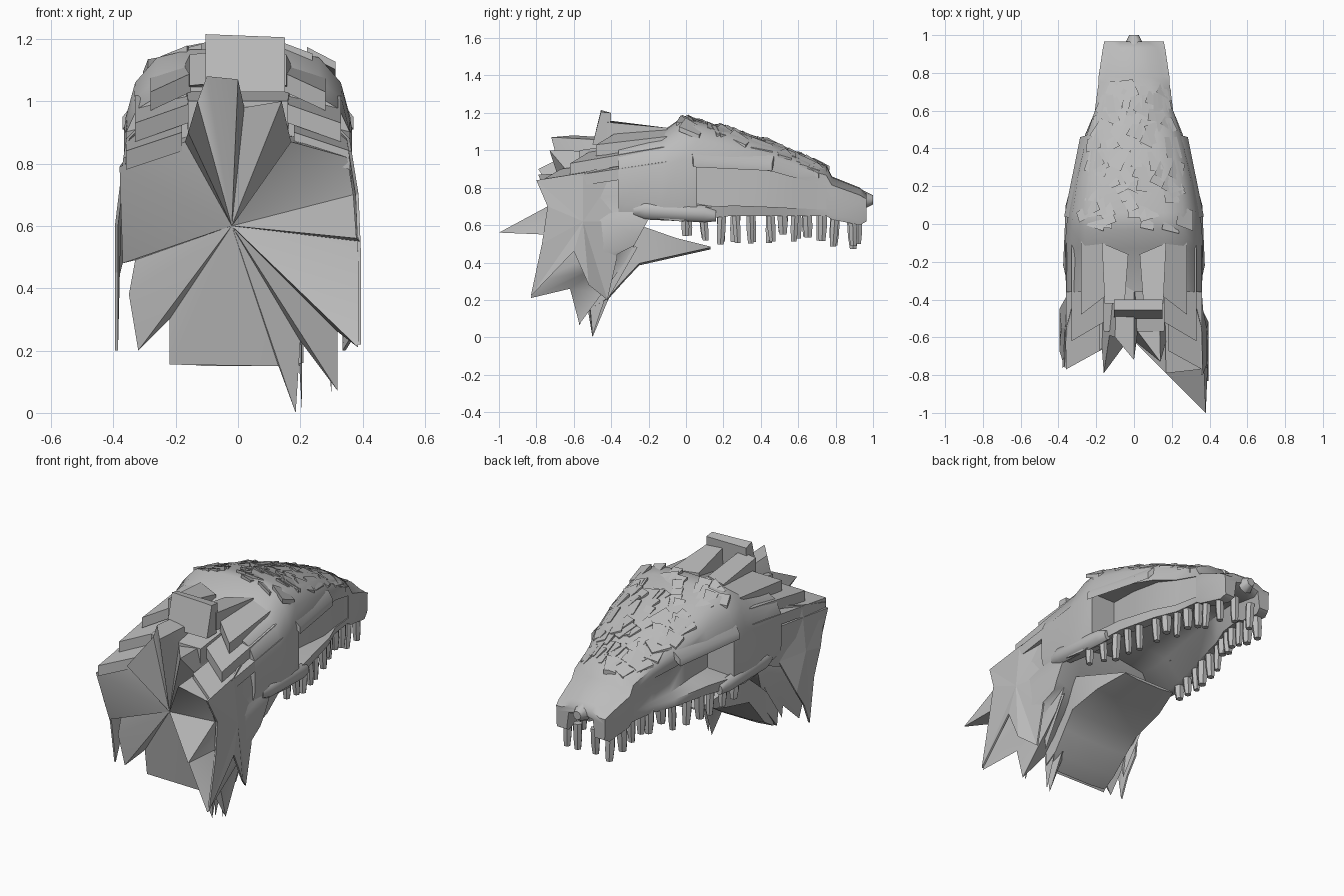
import bpy, bmesh, math, random
from mathutils import Vector, Matrix

if "Cube" in bpy.data.objects:
    bpy.data.objects.remove(bpy.data.objects["Cube"])

random.seed(4)
grey = bpy.data.materials.new("stone grey")
grey.diffuse_color = (0.5, 0.5, 0.5, 1)
grey.use_nodes = True
grey.node_tree.nodes["Principled BSDF"].inputs["Base Color"].default_value = grey.diffuse_color


def finish(name, bm, angle=40):
    """Turn a bmesh into a named object with angle-limited smooth shading."""
    bmesh.ops.recalc_face_normals(bm, faces=bm.faces)
    mesh = bpy.data.meshes.new(name)
    bm.to_mesh(mesh)
    bm.free()
    mesh.materials.append(grey)
    ob = bpy.data.objects.new(name, mesh)
    bpy.context.collection.objects.link(ob)
    bpy.ops.object.select_all(action='DESELECT')
    ob.select_set(True)
    bpy.context.view_layer.objects.active = ob
    bpy.ops.object.shade_smooth_by_angle(angle=math.radians(angle))
    return ob


def loft(bm, rings, caps=(True, True)):
    """Skin closed rings of equal length; returns faces in ring order."""
    vs = [[bm.verts.new(p) for p in r] for r in rings]
    n = len(rings[0])
    faces = [bm.faces.new((a[j], a[(j + 1) % n], b[(j + 1) % n], b[j]))
             for a, b in zip(vs, vs[1:]) for j in range(n)]
    if caps[0]:
        bm.faces.new(vs[0])
    if caps[1]:
        bm.faces.new(vs[-1])
    return faces


def slab(bm, quad, drop):
    """Four-cornered plate thickened by the vector drop."""
    d = Vector(drop)
    loft(bm, [quad, [Vector(p) + d for p in quad]])


# Skull stations, snout to nape: y, top z, top half width, side half width, lip z
STATIONS = [(.965, .77, .12, .155, .62), (.93, .80, .125, .165, .60), (.78, .86, .15, .185, .63),
            (.75, .92, .15, .185, .65), (.60, .98, .17, .205, .65), (.47, 1.04, .20, .26, .65),
            (.25, 1.11, .24, .315, .65), (.06, 1.16, .26, .35, .63), (-.03, 1.17, .26, .36, .62),
            (-.13, 1.10, .26, .365, .63), (-.36, 1.05, .25, .36, .67)]


def station_at(y):
    for a, b in zip(STATIONS, STATIONS[1:]):
        if b[0] <= y <= a[0]:
            t = (a[0] - y) / (a[0] - b[0])
            return [p + (q - p) * t for p, q in zip(a, b)]
    return STATIONS[0]


def skull_ring(y, zt, a, w, zl):
    h = zt - zl
    half = [(0, zt), (.6 * a, zt - .005), (a, zt - .03), ((a + w) / 2 + .02, zl + .8 * h),
            (w, zl + .6 * h), (w, zl + .12 * h), (w * .97, zl), (w * .97 - .06, zl),
            (w * .5, zl + .1), (0, zl + .12)]
    full = half + [(-x, z) for x, z in half[-2:0:-1]]
    return [Vector((x, y, z)) for x, z in full]


# Skull with a hollow in each cheek
bm = bmesh.new()
faces = loft(bm, [skull_ring(*s) for s in STATIONS])
for col in (4, 13):
    hollow = [faces[i * 18 + col] for i in range(3, 7)]
    bmesh.ops.inset_region(bm, faces=hollow, thickness=.025, depth=0)
    for v in {v for f in hollow for v in f.verts}:
        v.co.x *= .97 - .42 * max(0, min(1, (.6 - v.co.y) / .5))
finish("skull", bm, 50)

# Nose tip
bm = bmesh.new()
bmesh.ops.create_cone(bm, cap_ends=True, segments=8, radius1=.05, radius2=.025, depth=.05,
                      matrix=Matrix.Translation((0, .975, .735)) @ Matrix.Rotation(-math.pi / 2, 4, 'X'))
finish("nose", bm, 50)

# Scales on the snout and forehead: small wedges with a lifted rear edge
bm = bmesh.new()
for i in range(80):
    y = random.uniform(-.02, .72)
    _, zt, a, w, _ = station_at(y)
    x = random.uniform(-1, 1) * a * 1.1
    z = zt - .035 * (abs(x) / a) ** 3 - .004
    sx, sy = random.uniform(.03, .055), random.uniform(.03, .06)
    quad = [(-sx, -sy, .012), (sx, -sy, random.uniform(0, .015)), (sx * .7, sy, 0), (-sx * .8, sy, 0)]
    turn = Matrix.Translation((x, y, z)) @ Matrix.Rotation(-.3, 4, 'X') @ \
        Matrix.Rotation(.5 * x / a, 4, 'Y') @ Matrix.Rotation(random.uniform(-.5, .5), 4, 'Z')
    slab(bm, [turn @ Vector(p) for p in quad], (0, 0, -.025))
finish("scales", bm, 25)

# Brow ridges and cheek rolls
bm = bmesh.new()
for s in (-1, 1):
    slab(bm, [(s * .25, .47, .97), (s * .285, .46, .93), (s * .37, .04, .95), (s * .3, .02, 1.04)], (0, 0, -.04))
finish("brow_ridges", bm)
bm = bmesh.new()
for s in (-1, 1):
    rings = []
    for y, z, r in ((-.28, .68, .03), (-.22, .68, .05), (.1, .66, .045), (.16, .65, .03)):
        rings.append([Vector((s * (.34 - .1 * max(0, y)) + r * .7 * math.cos(t), y, z + r * math.sin(t)))
                      for t in [k * math.tau / 8 for k in range(8)]])
    loft(bm, rings)
finish("cheek_rolls", bm, 50)

# Teeth along both lips and across the snout
bm = bmesh.new()


def tooth(x, y, z, h):
    r = random.uniform(.022, .03)
    lean = random.uniform(-.012, .012)
    rings = [[Vector((x + r * k * math.cos(t), y + lean * q + r * k * math.sin(t), z + .03 - (h + .03) * q))
              for t in [m * math.tau / 6 for m in range(6)]] for q, k in ((0, 1), (.6, 1), (1, .75))]
    loft(bm, rings)


for y, h in ((0, .07), (.1, .1), (.19, .13), (.27, .13), (.35, .13), (.46, .13), (.52, .08), (.58, .12),
             (.65, .1), (.73, .13), (.8, .12), (.89, .12)):
    _, _, _, w, zl = station_at(y)
    for s in (-1, 1):
        tooth(s * (w * .97 - .03), y + random.uniform(-.01, .01), zl, h + random.uniform(0, .02))
for x in (-.06, .05):
    tooth(x, .92, .62, .12)
finish("teeth", bm, 50)

# Neck stump: ragged rim, fan cap behind, skin running forward to the jaw hinge
RIM = [(0, -.72, 1.07), (.02, -.57, .98), (.14, -.73, 1.0), (.17, -.62, .87), (.17, -.79, .87),
       (.35, -.77, .82), (.37, -.74, .7), (.38, -1, .56), (.39, -.76, .55), (.39, -.8, .3), (.385, -.83, .21),
       (.32, -.62, .26), (.32, -.57, .07), (.2, -.52, .23), (.185, -.5, 0), (.13, -.52, .15),
       (-.22, -.52, .155), (-.22, -.54, .3), (-.32, -.58, .2), (-.35, -.6, .38), (-.33, -.6, .49),
       (-.37, -.65, .48), (-.38, -.76, .79), (-.17, -.66, .87), (-.16, -.79, .9), (-.13, -.59, 1.0),
       (-.1, -.6, 1.08)]
bm = bmesh.new()
front = []
for x, y, z in RIM:
    zf = .42 + (z - .1) * .63
    front.append(Vector((x * .88, -.3 + (zf - .45) * .55, zf)))
loft(bm, [RIM, [(Vector(p) * .5 + q * .5) for p, q in zip(RIM, front)], front], (False, True))
n = len(RIM)
rim_verts = list(bm.verts)[:n]
hub = bm.verts.new((-.02, -.6, .6))
for i in range(n):
    bm.faces.new((rim_verts[i], rim_verts[(i + 1) % n], hub))
finish("neck_stump", bm, 50)

# Throat and remains of the lower jaw
bm = bmesh.new()
rings = []
for y, zb, zt, w in ((-.5, .15, .3, .21), (-.42, .2, .45, .21), (-.33, .3, .55, .22),
                     (-.25, .385, .60, .23), (-.05, .43, .53, .22), (.13, .47, .485, .17)):
    rings.append([Vector(p) for p in ((-w, y, zb + .01), (-w * .5, y, zb), (w * .5, y, zb), (w, y, zb + .01),
                                      (w, y, zt), (-w, y, zt))])
loft(bm, rings)
finish("throat", bm, 35)

# Side neck flaps with ragged edges, the right one longer
bm = bmesh.new()
RIGHT = [(-.33, .94), (-.55, .88), (-.8, .84), (-.74, .7), (-.77, .5), (-.83, .22), (-.6, .46),
         (-.52, .28), (-.42, .2), (-.37, .42), (-.35, .62)]
LEFT = [(-.33, .94), (-.55, .88), (-.76, .82), (-.67, .6), (-.61, .45), (-.57, .2), (-.52, .32),
        (-.45, .42), (-.36, .62)]
for s, outline in ((1, RIGHT), (-1, LEFT)):
    pts = [Vector((s * (.395 - .16 * max(0, z - .65) - (.05 if y > -.45 else 0)), y, z)) for y, z in outline]
    mid = Vector((s * .385, -.55, .62))
    for p, q in zip(pts, pts[1:] + pts[:1]):
        tri = [p, q, mid]
        loft(bm, [tri, [v - Vector((s * .01, 0, 0)) for v in tri]])
bmesh.ops.remove_doubles(bm, verts=bm.verts, dist=.001)
# hanging shreds below the jaw hinge
for x, y, z in ((.3, -.57, .06), (.205, -.5, .01), (.28, -.42, .2), (-.3, -.45, .25)):
    base = [Vector((x, y - .04, .5)), Vector((x, y + .16, .48)), Vector((x * .85, y + .1, .52))]
    tip = bm.verts.new((x, y, z))
    vs = [bm.verts.new(p) for p in base]
    for i in range(3):
        bm.faces.new((vs[i], vs[(i + 1) % 3], tip))
finish("neck_flaps", bm, 40)

# Overlapping armour plates on the nape: rear y, rear z, front y, front z, inner x, outer x
bm = bmesh.new()
for yb, zb, yf, zf, xi, xo in ((-.48, 1.06, -.05, 1.12, .15, .28), (-.62, .96, -.1, 1.06, .16, .33),
                               (-.77, .87, -.1, .98, .18, .36)):
    for s in (-1, 1):
        slab(bm, [(s * xi, yb + .1, zb + .03), (s * xo, yb, zb - .03), (s * xo, yf, zf - .04), (s * xi, yf, zf)],
             (0, 0, -.06))
# central back ridge
slab(bm, [(-.16, -.57, 1.0), (.16, -.57, 1.0), (.17, -.1, 1.07), (-.17, -.1, 1.07)], (0, 0, -.1))
finish("nape_plates", bm, 40)

# Raised block on the crown with two rails leading to the forehead
bm = bmesh.new()
loft(bm, [[(x, -.50, 1.03), (x, -.455, 1.215 - .01 * (x > 0)), (x, -.40, 1.2), (x, -.41, 1.03)]
          for x in (-.105, .15)])
for s in (-1, 1):
    slab(bm, [(s * .05, -.42, 1.16), (s * .155, -.42, 1.15), (s * .17, -.1, 1.12), (s * .03, -.16, 1.11)],
         (0, 0, -.1))
finish("crown_block", bm, 30)
